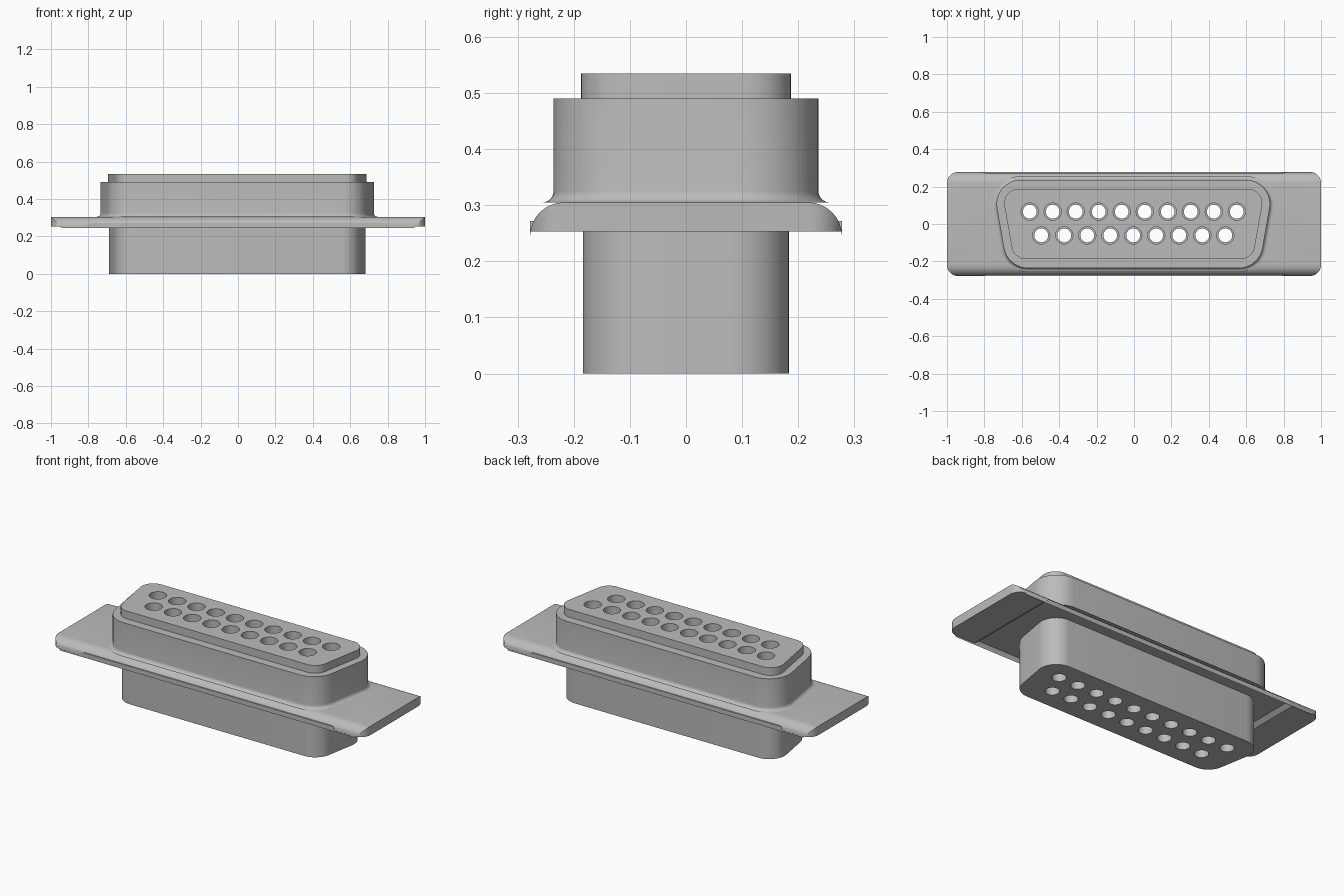
import bpy
import bmesh
from math import radians, tan, cos, sin, pi

if "Cube" in bpy.data.objects:
    bpy.data.objects.remove(bpy.data.objects["Cube"])

SHIFT = -0.004           # connector body sits slightly off the flange centre
SLANT = tan(radians(10))

metal = bpy.data.materials.new("plain grey")
metal.use_nodes = True
GREY = (0.5, 0.5, 0.5, 1)
metal.diffuse_color = GREY
metal.node_tree.nodes["Principled BSDF"].inputs["Base Color"].default_value = GREY


def make(name, bm):
    bmesh.ops.recalc_face_normals(bm, faces=bm.faces)
    mesh = bpy.data.meshes.new(name)
    bm.to_mesh(mesh)
    bm.free()
    mesh.materials.append(metal)
    obj = bpy.data.objects.new(name, mesh)
    bpy.context.collection.objects.link(obj)
    return obj


def d_outline(hx, hy, r, steps=10):
    """Rounded trapezoid, widest toward +y."""
    top, low = hx - r, hx - r - 2 * (hy - r) * SLANT
    corners = [(top, hy - r, -10, 90), (-top, hy - r, 90, 190),
               (-low, r - hy, 190, 270), (low, r - hy, 270, 350)]
    points = []
    for cx, cy, start, end in corners:
        for i in range(steps + 1):
            a = radians(start + (end - start) * i / steps)
            points.append((SHIFT + cx + r * cos(a), cy + r * sin(a)))
    return points


def ring(radius, steps=32):
    return [(radius * cos(2 * pi * i / steps), radius * sin(2 * pi * i / steps))
            for i in range(steps)]


def loft(bm, sections, at=(0, 0), closed=False):
    """Skin (outline, z) sections; cap the ends, or join last to first."""
    rows = [[bm.verts.new((x + at[0], y + at[1], z)) for x, y in pts]
            for pts, z in sections]
    pairs = list(zip(rows, rows[1:]))
    if closed:
        pairs.append((rows[-1], rows[0]))
    else:
        bm.faces.new(rows[0])
        bm.faces.new(rows[-1])
    for a, b in pairs:
        for i in range(len(a)):
            j = (i + 1) % len(a)
            bm.faces.new((a[i], a[j], b[j], b[i]))


def smooth(obj):
    bpy.ops.object.select_all(action="DESELECT")
    obj.select_set(True)
    bpy.context.view_layer.objects.active = obj
    bpy.ops.object.shade_smooth_by_angle(angle=radians(30))


def cut(obj, cutter):
    mod = obj.modifiers.new("cut", "BOOLEAN")
    mod.operation = "DIFFERENCE"
    mod.solver = "EXACT"
    mod.object = cutter
    bpy.context.view_layer.objects.active = obj
    bpy.ops.object.modifier_apply(modifier=mod.name)
    bpy.data.objects.remove(cutter)


# Insulator block: lower body and raised contact face
bm = bmesh.new()
lower, upper = d_outline(0.687, 0.184, 0.10), d_outline(0.69, 0.187, 0.075)
loft(bm, [(lower, 0), (lower, 0.285), (upper, 0.285), (upper, 0.535)])
insulator = make("insulator", bm)

# Stepped contact holes in two staggered rows
bm = bmesh.new()
wide, narrow = ring(0.046), ring(0.037)
for count, y in ((10, 0.066), (9, -0.061)):
    for i in range(count):
        x = SHIFT + (i - (count - 1) / 2) * 0.123
        loft(bm, [(narrow, -0.1), (narrow, 0.25), (wide, 0.25), (wide, 0.7)], (x, y))
cut(insulator, make("hole_cutter", bm))
smooth(insulator)

# Metal shell tube with a fillet flaring onto the flange
bm = bmesh.new()
HX, HY, R, F = 0.731, 0.236, 0.13, 0.02
inner = d_outline(0.682, 0.18, 0.075)
sections = []
for i in range(7):
    a = pi / 2 * i / 6
    grow = F * (1 - sin(a))
    sections.append((d_outline(HX + grow, HY + grow, R + grow), 0.305 + F * (1 - cos(a))))
sections += [(d_outline(HX, HY, R), 0.49), (inner, 0.49), (inner, 0.305)]
loft(bm, sections, closed=True)
smooth(make("shell", bm))

# Flange: thick ends, thinner middle with ramps, rounded corners
bm = bmesh.new()
profile = [(-1, 0.305), (-1, 0.253), (-0.82, 0.253), (-0.795, 0.272),
           (0.795, 0.272), (0.82, 0.253), (1, 0.253), (1, 0.305)]
sides = [[bm.verts.new((x, y, z)) for x, z in profile] for y in (-0.278, 0.278)]
bm.faces.new(sides[0])
bm.faces.new(sides[1])
for i in range(len(profile)):
    j = (i + 1) % len(profile)
    bm.faces.new((sides[0][i], sides[0][j], sides[1][j], sides[1][i]))
corners = [e for e in bm.edges
           if all(abs(v.co.x) > 0.99 for v in e.verts)
           and abs(e.verts[0].co.y - e.verts[1].co.y) < 0.01]
bmesh.ops.bevel(bm, geom=corners, offset=0.06, segments=8, profile=0.5, affect="EDGES")
flange = make("flange", bm)

# Opening through the flange for the insulator
bm = bmesh.new()
opening = d_outline(0.682, 0.179, 0.10)
loft(bm, [(opening, 0.1), (opening, 0.5)])
cut(flange, make("opening_cutter", bm))
smooth(flange)
